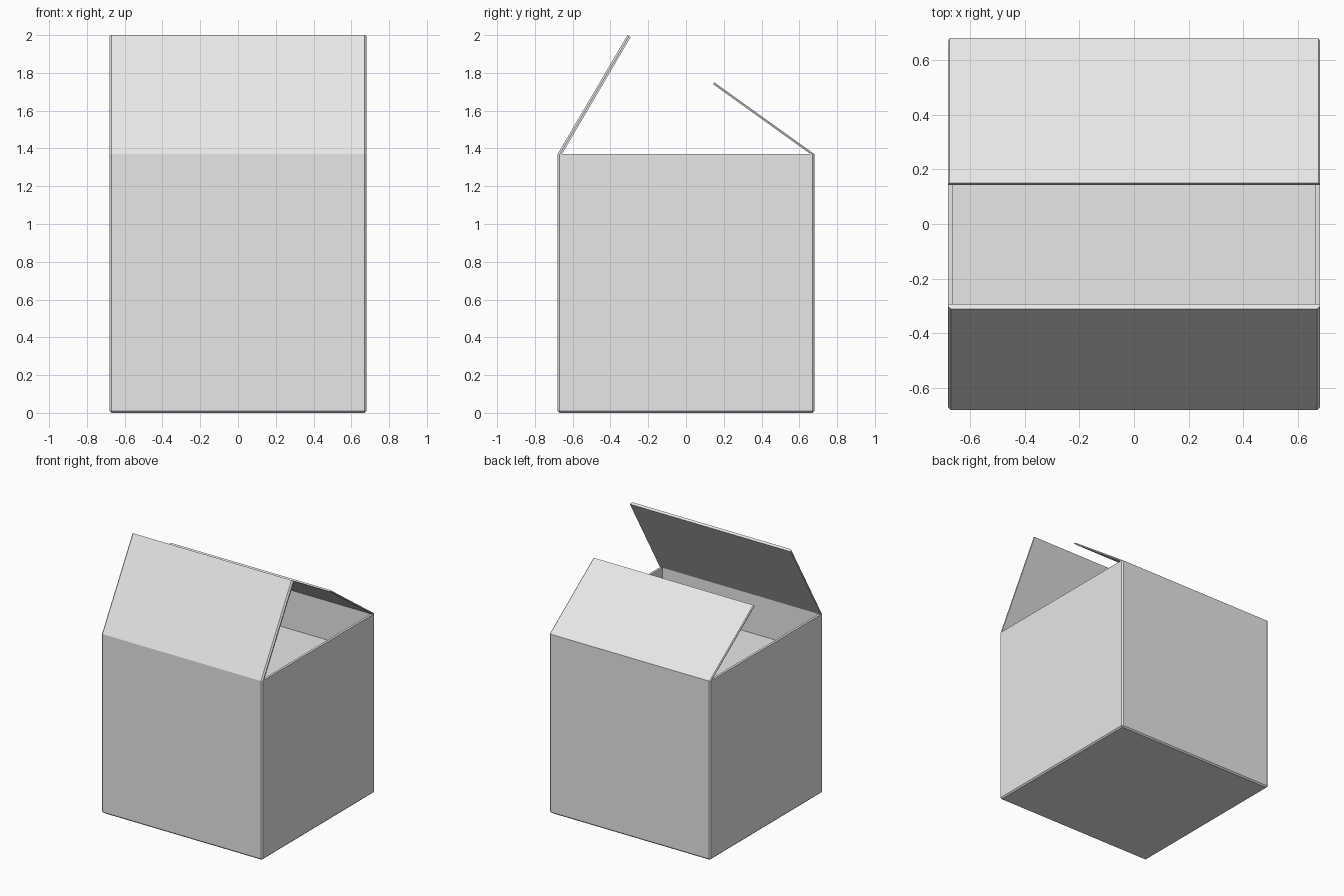
import bpy, bmesh
from mathutils import Vector

default = bpy.data.objects.get("Cube")
if default:
    bpy.data.objects.remove(default, do_unlink=True)

HALF, HEIGHT, WALL, CHAMFER = 0.68, 1.37, 0.02, 0.01
FLOOR = 1.07

grey = bpy.data.materials.new("plain grey")
grey.use_nodes = True
colour = (0.8, 0.8, 0.8, 1)
grey.diffuse_color = colour
grey.node_tree.nodes["Principled BSDF"].inputs["Base Color"].default_value = colour


def finish(bm, name):
    bmesh.ops.recalc_face_normals(bm, faces=bm.faces)
    mesh = bpy.data.meshes.new(name)
    bm.to_mesh(mesh)
    bm.free()
    mesh.materials.append(grey)
    obj = bpy.data.objects.new(name, mesh)
    bpy.context.collection.objects.link(obj)
    return obj


def chamfer(bm, edges, width):
    bmesh.ops.bevel(bm, geom=edges, offset=width, segments=1,
                    affect='EDGES', profile=0.5)


# Box body: chamfered block with a recessed tray in the top
def box_body():
    bm = bmesh.new()
    bmesh.ops.create_cube(bm, size=1)
    for v in bm.verts:
        v.co = (v.co.x * 2 * HALF, v.co.y * 2 * HALF, (v.co.z + 0.5) * HEIGHT)
    chamfer(bm, [e for e in bm.edges
                 if min(v.co.z for v in e.verts) < 0.01], CHAMFER)
    top = max(bm.faces, key=lambda f: f.calc_center_median().z)
    bmesh.ops.inset_region(bm, faces=[top], thickness=WALL)
    top = max((f for f in bm.faces if f.normal.z > 0.9), key=lambda f: f.calc_area())
    walls = bmesh.ops.extrude_face_region(bm, geom=[top])
    bmesh.ops.delete(bm, geom=[top], context='FACES_ONLY')
    for v in walls["geom"]:
        if isinstance(v, bmesh.types.BMVert):
            v.co.z = FLOOR
    finish(bm, "box_body")


# Lid flap: leaning panel, its foot cut level with the rim
def flap(name, hinge, tip, thickness):
    hinge, tip = Vector(hinge), Vector(tip)
    along = (tip - hinge).normalized()
    inward = Vector((along.y, -along.x))
    if inward.y > 0:
        inward = -inward
    foot = hinge + Vector((thickness / inward.x, 0))
    profile = [hinge, tip, tip + inward * thickness, foot]
    bm = bmesh.new()
    ring = [bm.verts.new((-HALF, p.x, p.y)) for p in profile]
    face = bm.faces.new(ring)
    new = bmesh.ops.extrude_face_region(bm, geom=[face])
    bmesh.ops.translate(bm, vec=(2 * HALF, 0, 0),
                        verts=[v for v in new["geom"] if isinstance(v, bmesh.types.BMVert)])
    bmesh.ops.recalc_face_normals(bm, faces=bm.faces)
    outer_sides = [e for e in bm.edges if all(
        abs((Vector((v.co.y, v.co.z)) - hinge).dot(inward)) < 1e-4 for v in e.verts)
        and abs(e.verts[0].co.x - e.verts[1].co.x) < 1e-4]
    chamfer(bm, outer_sides, thickness / 2)
    finish(bm, name)


box_body()
flap("front_flap", (-HALF, HEIGHT), (-0.31, 2.0), 0.02)
flap("back_flap", (HALF, HEIGHT), (0.15, 1.75), 0.012)
